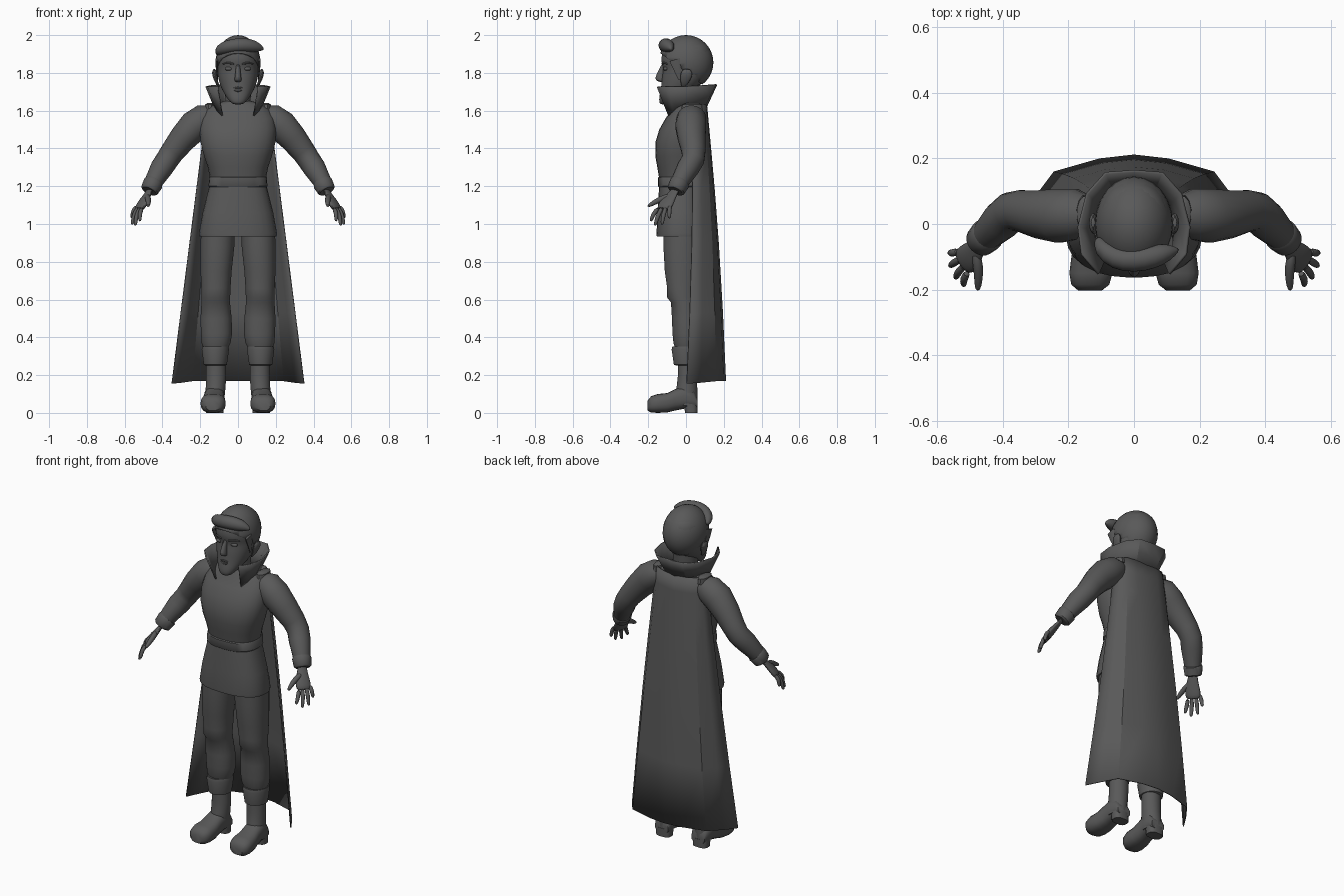
import bpy, bmesh, math
from mathutils import Vector as V

grey = bpy.data.materials.new("dark grey")
grey.diffuse_color = (0.1, 0.1, 0.1, 1)
X, Y, Z = V((1, 0, 0)), V((0, 1, 0)), V((0, 0, 1))


def finish(name, bm, mirror=False, subdiv=0, thick=0, angle=40):
    bmesh.ops.recalc_face_normals(bm, faces=bm.faces)
    me = bpy.data.meshes.new(name)
    bm.to_mesh(me)
    bm.free()
    me.materials.append(grey)
    ob = bpy.data.objects.new(name, me)
    bpy.context.collection.objects.link(ob)
    bpy.ops.object.select_all(action='DESELECT')
    ob.select_set(True)
    bpy.context.view_layer.objects.active = ob
    bpy.ops.object.shade_smooth_by_angle(angle=math.radians(angle))
    if mirror:
        ob.modifiers.new("mirror", 'MIRROR').use_mirror_merge = False
    if thick:
        ob.modifiers.new("thickness", 'SOLIDIFY').thickness = thick
    if subdiv:
        ob.modifiers.new("smooth", 'SUBSURF').levels = subdiv
        ob.modifiers["smooth"].render_levels = subdiv
    return ob


def loft(name, rings, sides=20, power=2.0, **kw):
    """Skin closed rings given as (centre, half axis u, half axis v)."""
    bm = bmesh.new()
    rows = []
    for c, u, v in rings:
        row = []
        for i in range(sides):
            t = 2 * math.pi * (i + 0.5) / sides
            s, k = math.sin(t), math.cos(t)
            f = (abs(s) ** power + abs(k) ** power) ** (-1 / power)
            row.append(bm.verts.new(c + u * k * f + v * s * f))
        rows.append(row)
    for a, b in zip(rows, rows[1:]):
        for i in range(sides):
            j = (i + 1) % sides
            bm.faces.new((a[i], a[j], b[j], b[i]))
    bm.faces.new(rows[0])
    bm.faces.new(rows[-1])
    return finish(name, bm, **kw)


def stack(name, rings, x=0, **kw):
    """Upright part from (z, half width, front y, back y, x shift)."""
    return loft(name, [(V((x + (r[4] if len(r) > 4 else 0), (r[2] + r[3]) / 2, r[0])),
                        X * r[1], Y * (r[3] - r[2]) / 2) for r in rings], **kw)


def tube(name, pts, flat=1.0, side=Y, **kw):
    """Limb along (x, y, z, radius) points; flat scales the second axis."""
    ps = [V(p[:3]) for p in pts]
    rings = []
    for i, p in enumerate(ps):
        d = (ps[min(i + 1, len(ps) - 1)] - ps[max(i - 1, 0)]).normalized()
        u = (side - d * side.dot(d)).normalized()
        rings.append((p, u * pts[i][3], d.cross(u) * pts[i][3] * flat))
    return loft(name, rings, **kw)


def ball(name, c, r, cut=None, **kw):
    bm = bmesh.new()
    bmesh.ops.create_uvsphere(bm, u_segments=24, v_segments=16, radius=1)
    for v in bm.verts:
        v.co = V((v.co.x * r[0], v.co.y * r[1], v.co.z * r[2])) + V(c)
    if cut:
        bmesh.ops.bisect_plane(bm, geom=bm.verts[:] + bm.edges[:] + bm.faces[:],
                               plane_co=cut[0], plane_no=cut[1], clear_inner=True)
    return finish(name, bm, **kw)


def sheet(name, rows, thick):
    """Symmetric open sheet; each row runs from the centre back to one edge."""
    bm = bmesh.new()
    grid = []
    for row in rows:
        full = [(-x, y, z) for x, y, z in row[:0:-1]] + list(row)
        grid.append([bm.verts.new(p) for p in full])
    for a, b in zip(grid, grid[1:]):
        for i in range(len(a) - 1):
            bm.faces.new((a[i], a[i + 1], b[i + 1], b[i]))
    return finish(name, bm, thick=thick, angle=30)


# tunic, belt and neck
stack("tunic_skirt", [(.935, .205, -.155, .1), (.95, .207, -.156, .1), (1.06, .187, -.152, .095),
                      (1.2, .152, -.142, .085)], sides=28, power=2.5)
stack("belt", [(1.195, .152, -.145, .09), (1.2, .156, -.149, .094), (1.245, .153, -.149, .094),
               (1.25, .15, -.144, .09)], sides=28, power=2.5)
stack("tunic_chest", [(1.24, .148, -.142, .085), (1.3, .16, -.152, .085), (1.36, .18, -.163, .09),
                      (1.43, .198, -.163, .095), (1.5, .203, -.142, .1), (1.56, .195, -.108, .1),
                      (1.605, .17, -.075, .095), (1.635, .125, -.065, .085), (1.65, .075, -.055, .07)],
      sides=28, power=2.4)
stack("neck", [(1.58, .075, -.07, .075), (1.65, .068, -.065, .07), (1.76, .07, -.06, .08)])

# head with face
stack("head", [(1.632, .022, -.135, -.1), (1.645, .042, -.143, -.07), (1.675, .064, -.142, -.01),
               (1.71, .085, -.133, .045), (1.75, .1, -.13, .09), (1.79, .108, -.126, .115),
               (1.825, .111, -.118, .13), (1.855, .113, -.133, .135), (1.9, .111, -.13, .135),
               (1.945, .095, -.11, .12), (1.975, .06, -.08, .08)], sides=24, power=2.25, subdiv=1)
loft("nose", [(V((0, -.115, 1.85)), X * .012, Y * .015), (V((0, -.128, 1.81)), X * .013, Y * .02),
              (V((0, -.14, 1.775)), X * .019, Y * .026), (V((0, -.135, 1.76)), X * .02, Y * .026),
              (V((0, -.125, 1.75)), X * .012, Y * .012)], sides=10, subdiv=1)
ball("eye", (.048, -.106, 1.822), (.022, .014, .011), mirror=True)
tube("eyebrow", [(.018, -.127, 1.845, .005), (.05, -.122, 1.856, .008), (.085, -.095, 1.846, .003)],
     side=Z, sides=8, mirror=True, subdiv=1)
tube("upper_lip", [(-.032, -.122, 1.716, .002), (-.012, -.134, 1.722, .006),
                   (.012, -.134, 1.722, .006), (.032, -.122, 1.716, .002)], side=Z, sides=8, subdiv=1)
tube("lower_lip", [(-.026, -.125, 1.712, .002), (-.01, -.136, 1.706, .008),
                   (.01, -.136, 1.706, .008), (.026, -.125, 1.712, .002)], side=Z, sides=8, subdiv=1)
tube("ear", [(.098, -.015, 1.725, .01), (.112, -.01, 1.745, .02), (.122, 0, 1.78, .033),
             (.127, .005, 1.805, .032), (.124, .005, 1.822, .014)], flat=.4, sides=12,
     mirror=True, subdiv=1)

# hair cap, sideburns and swept quiff
ball("hair_cap", (0, 0, 1.855), (.119, .145, .145), cut=((0, -.13, 1.9), (0, .6, .8)), thick=.008)
tube("sideburn", [(.112, -.06, 1.87, .03), (.112, -.045, 1.82, .022), (.108, -.035, 1.765, .006)],
     flat=.25, sides=10, mirror=True)
tube("hair_quiff", [(-.113, -.04, 1.9, .008), (-.1, -.075, 1.922, .03), (-.055, -.107, 1.94, .036),
                    (0, -.112, 1.948, .038), (.06, -.1, 1.946, .038), (.105, -.085, 1.936, .028),
                    (.138, -.078, 1.925, .004)], side=Z, sides=14, subdiv=1)

# arms: sleeve and cuff
tube("sleeve", [(.13, .03, 1.575, .055), (.175, .03, 1.56, .078), (.23, .025, 1.52, .083),
                (.29, .03, 1.455, .074), (.345, .04, 1.385, .064), (.375, .037, 1.34, .061),
                (.405, .01, 1.295, .06), (.44, -.025, 1.235, .05), (.465, -.05, 1.185, .042)],
     sides=18, mirror=True)
tube("sleeve_cuff", [(.445, -.03, 1.222, .049), (.449, -.034, 1.216, .053), (.468, -.053, 1.18, .048),
                     (.471, -.056, 1.174, .04)], sides=18, mirror=True)

# hands: palm, thumb and four fingers spread by a rule
A = V((.6, -.45, 0)).normalized()
tube("palm", [(.464, -.05, 1.19, .026), (.48, -.073, 1.155, .03), (.497, -.095, 1.125, .043),
              (.515, -.112, 1.093, .046), (.525, -.12, 1.075, .038)], flat=.42,
     side=V((.35, .9, .2)), sides=14, mirror=True, subdiv=1)
tube("thumb", [(.483, -.085, 1.15, .015), (.475, -.128, 1.135, .017), (.474, -.17, 1.113, .014),
               (.477, -.205, 1.092, .008)], sides=10, mirror=True, subdiv=1)
tips = [(.52, -.188, 1.015), (.545, -.165, .992), (.562, -.128, .996), (.563, -.088, 1.03)]
for n, tip in enumerate(tips):
    base = V((.507 + n * .009, -.146 + n * .021, 1.085 + n * .004))
    mid = base.lerp(V(tip), .5) + V((.008, -.004, .006))
    tube(("index", "middle", "ring", "little")[n] + "_finger",
         [(*base, .012), (*mid, .0125), (*base.lerp(V(tip), .9), .01), (*tip, .005)],
         sides=10, mirror=True, subdiv=1)

# legs: trousers, turned cuffs, boots
stack("trouser_leg", [(1.0, .09, -.12, .08, -.01), (.88, .09, -.12, .075, -.007), (.75, .083, -.113, .07),
                      (.66, .078, -.1, .062, .001), (.61, .077, -.1, .058, .002), (.585, .076, -.08, .058, .002),
                      (.5, .083, -.075, .07, 0), (.42, .083, -.072, .075, -.002), (.37, .077, -.067, .07, 0),
                      (.335, .062, -.055, .06, .002)], x=.116, mirror=True, power=2.2)
stack("trouser_cuff", [(.35, .055, -.055, .06), (.352, .07, -.073, .077), (.335, .073, -.077, .08),
                       (.255, .062, -.065, .07), (.25, .05, -.05, .06)], x=.12, mirror=True)
stack("boot_shaft", [(.3, .053, -.045, .06), (.2, .054, -.043, .06), (.14, .053, -.05, .06, .002),
                     (.09, .052, -.06, .062, .006), (.04, .05, -.05, .06, .008)], x=.116, mirror=True)
foot = [(.06, .044, .025, .08), (.04, .052, .022, .12), (-.01, .054, .022, .142), (-.06, .056, .012, .125),
        (-.1, .062, .002, .105), (-.15, .066, 0, .1), (-.185, .058, .002, .088), (-.203, .036, .012, .065)]
loft("boot_foot", [(V((.124 - y * .05, y, (lo + hi) / 2)), X * w, Z * (hi - lo) / 2)
                   for y, w, lo, hi in foot], power=2.7, mirror=True)
stack("boot_heel", [(0, .046, -.005, .062), (.05, .048, -.012, .062)], x=.123, power=3, mirror=True)

# cape: straight rows from shoulders to hem, then the standing collar
top = [(0, .112, 1.625), (.07, .108, 1.63), (.12, .095, 1.635), (.15, .07, 1.635), (.165, .035, 1.625)]
hem = [(0, .212, .17), (.105, .2, .17), (.245, .16, .168), (.305, .08, .16), (.352, .005, .155)]
cape = [[V(a).lerp(V(b), t) + V((0, .012 * math.sin(math.pi * t), 0)) for a, b in zip(top, hem)]
        for t in (0, .06, .15, .3, .5, .75, 1)]
sheet("cape", cape, .006)
stack("cape_shoulder", [(1.6, .03, -.03, .09), (1.632, .027, -.02, .085), (1.64, .015, 0, .07)],
      x=.148, sides=12, mirror=True)
low = [(0, .1, 1.615), (.06, .088, 1.615), (.1, .045, 1.61), (.112, -.02, 1.6), (.1, -.065, 1.59), (.08, -.09, 1.575)]
high = [(0, .158, 1.74), (.085, .152, 1.74), (.14, .09, 1.735), (.165, -.01, 1.73), (.155, -.09, 1.73), (.105, -.15, 1.728)]
sheet("collar", [[V(a).lerp(V(b), t) for a, b in zip(low, high)] for t in (0, .5, 1)], .008)
